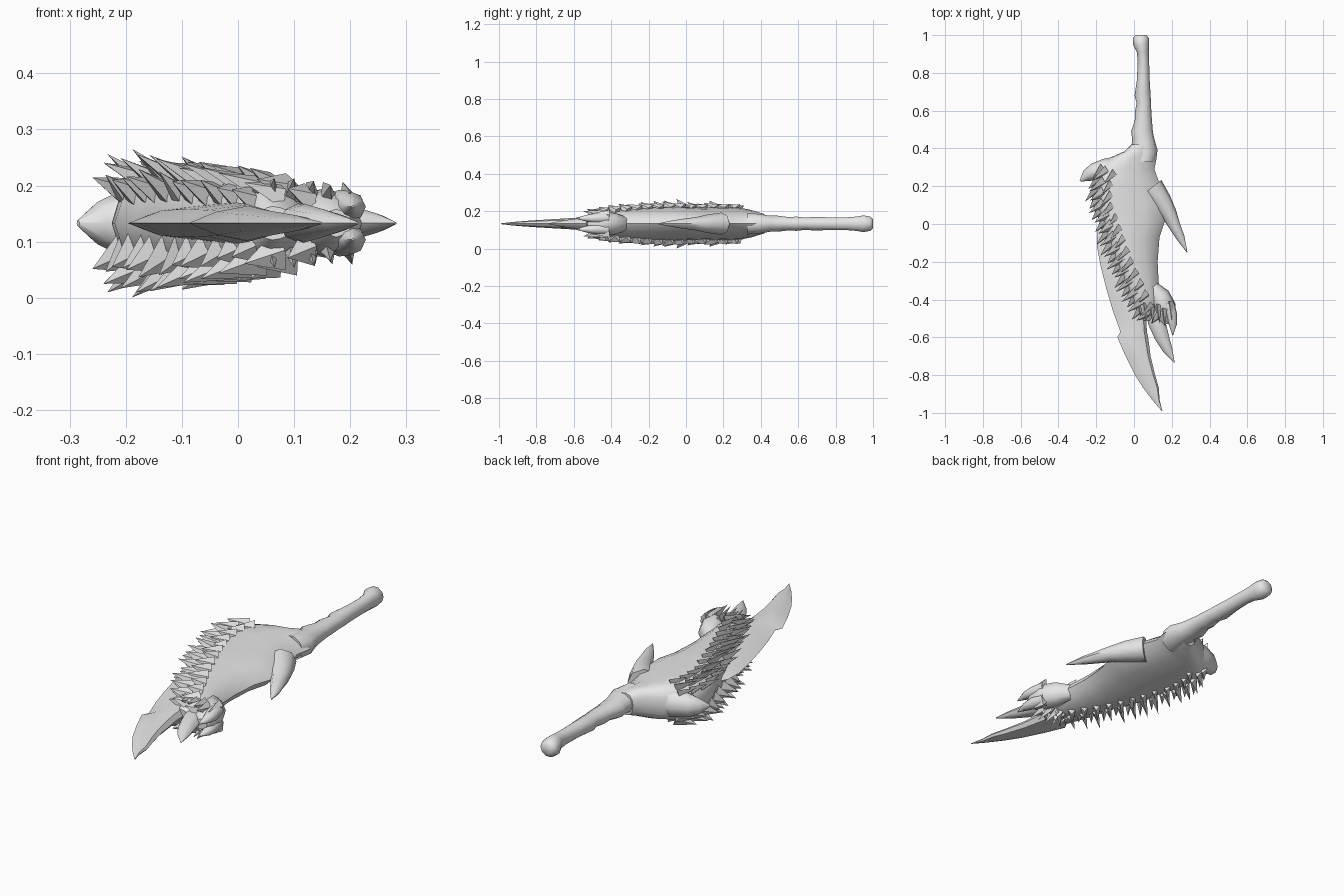
import bpy, bmesh, math, random
from mathutils import Vector

random.seed(4)
ZC = 0.133  # mid plane of the weapon

mat = bpy.data.materials.new("bone_grey")
mat.diffuse_color = (0.8, 0.8, 0.8, 1)


def finish(name, bm, angle=None):
    bmesh.ops.recalc_face_normals(bm, faces=bm.faces)
    me = bpy.data.meshes.new(name)
    bm.to_mesh(me)
    bm.free()
    me.materials.append(mat)
    ob = bpy.data.objects.new(name, me)
    bpy.context.collection.objects.link(ob)
    if angle:
        bpy.ops.object.select_all(action='DESELECT')
        ob.select_set(True)
        bpy.context.view_layer.objects.active = ob
        bpy.ops.object.shade_smooth_by_angle(angle=math.radians(angle))
    return ob


def skin(bm, rings):
    vs = [[bm.verts.new(p) for p in r] for r in rings]
    n = len(vs[0])
    for a, b in zip(vs, vs[1:]):
        for i in range(n):
            j = (i + 1) % n
            bm.faces.new((a[i], a[j], b[j], b[i]))
    bm.faces.new(vs[0])
    bm.faces.new(vs[-1])


def loft(name, stations, profile, angle):
    """stations: (y, left x, right x, half thickness); profile: (u across, v up)"""
    bm = bmesh.new()
    skin(bm, [[(xl + (xr - xl) * u, y, ZC + h * v) for u, v in profile]
              for y, xl, xr, h in stations])
    return finish(name, bm, angle)


def horn(name, path, sides=8):
    """path: (x, y, half width, half thickness), rings square to the path"""
    bm = bmesh.new()
    rings = []
    for i, (x, y, w, h) in enumerate(path):
        a, b = path[max(i - 1, 0)], path[min(i + 1, len(path) - 1)]
        d = Vector((b[0] - a[0], b[1] - a[1])).normalized()
        rings.append([(x - d.y * w * math.cos(t), y + d.x * w * math.cos(t), ZC + h * math.sin(t))
                      for t in (2 * math.pi * k / sides for k in range(sides))])
    skin(bm, rings)
    return finish(name, bm, 50)


def mirrored(half):
    return half + [(u, -v) for u, v in reversed(half) if v > 0]


def tuft(bm, base, tip, width):
    """flattened four sided spike"""
    base, tip = Vector(base), Vector(tip)
    d = (tip - base).normalized()
    side = d.cross(Vector((1, 0, 0.3))).normalized()
    up = d.cross(side)
    ring = [bm.verts.new(base + o) for o in
            (side * width, up * width * 0.5, -side * width, -up * width * 0.5)]
    top = bm.verts.new(tip)
    for i in range(4):
        bm.faces.new((ring[i], ring[(i + 1) % 4], top))
    bm.faces.new(ring)


# handle with lumpy grip and knob
round_profile = [(0.5 + 0.5 * math.cos(2 * math.pi * k / 10), math.sin(2 * math.pi * k / 10))
                 for k in range(10)]
loft("handle", [(1.0, 0.01, 0.065, 0.025), (0.985, -0.005, 0.078, 0.04), (0.95, -0.005, 0.08, 0.047),
                (0.91, 0.015, 0.078, 0.04), (0.86, 0.02, 0.08, 0.036), (0.76, 0.015, 0.083, 0.036),
                (0.68, 0.003, 0.088, 0.038), (0.64, 0.014, 0.09, 0.034), (0.59, 0.004, 0.092, 0.04),
                (0.55, 0.004, 0.095, 0.037), (0.49, -0.015, 0.1, 0.045), (0.45, -0.01, 0.108, 0.045),
                (0.39, -0.015, 0.125, 0.055), (0.33, -0.02, 0.11, 0.06)], round_profile, 60)

# hide covered body, thicker towards the furry left edge
body = [(0.42, -0.015, 0.115, 0.052), (0.385, -0.05, 0.122, 0.062), (0.35, -0.13, 0.12, 0.073),
        (0.29, -0.2, 0.108, 0.085), (0.2, -0.225, 0.14, 0.088), (0.1, -0.22, 0.165, 0.085),
        (0.02, -0.185, 0.165, 0.088), (-0.07, -0.16, 0.135, 0.09), (-0.2, -0.11, 0.125, 0.085),
        (-0.3, -0.065, 0.13, 0.078), (-0.4, -0.02, 0.14, 0.072), (-0.47, 0.02, 0.13, 0.058),
        (-0.51, 0.04, 0.11, 0.03)]
loft("body", body, mirrored([(0, 0), (0.04, 0.55), (0.14, 0.9), (0.3, 1), (0.5, 0.92), (0.72, 0.72),
                             (0.9, 0.42), (1, 0)]), 45)

# curved blade
loft("blade", [(0.0, -0.17, -0.1, 0.02), (-0.04, -0.194, -0.05, 0.028), (-0.12, -0.196, 0.0, 0.034),
               (-0.22, -0.177, 0.03, 0.037), (-0.34, -0.147, 0.055, 0.038), (-0.46, -0.112, 0.065, 0.036),
               (-0.57, -0.072, 0.068, 0.033), (-0.6, -0.088, 0.075, 0.031), (-0.7, -0.045, 0.088, 0.025),
               (-0.8, 0.005, 0.112, 0.019), (-0.87, 0.05, 0.132, 0.014), (-0.93, 0.095, 0.135, 0.009),
               (-0.99, 0.147, 0.15, 0.002)],
     mirrored([(0, 0), (0.3, 0.65), (0.65, 1), (0.9, 0.7), (1, 0)]), 40)

# shoulder horn, side horn, paw and claws
horn("shoulder_horn", [(-0.09, 0.28, 0.08, 0.075), (-0.16, 0.285, 0.06, 0.068), (-0.215, 0.275, 0.045, 0.055),
                       (-0.25, 0.255, 0.032, 0.038), (-0.285, 0.228, 0.004, 0.006)])
horn("side_horn", [(0.09, 0.19, 0.07, 0.06), (0.145, 0.12, 0.055, 0.05), (0.185, 0.055, 0.042, 0.036),
                   (0.215, -0.01, 0.031, 0.027), (0.245, -0.07, 0.023, 0.018), (0.281, -0.15, 0.002, 0.002)])
horn("paw", [(0.1, -0.33, 0.03, 0.04), (0.135, -0.38, 0.055, 0.058), (0.16, -0.44, 0.062, 0.062),
             (0.17, -0.5, 0.052, 0.045), (0.175, -0.53, 0.03, 0.025)])
horn("long_claw", [(0.1, -0.44, 0.04, 0.035), (0.12, -0.52, 0.046, 0.034), (0.148, -0.6, 0.038, 0.026),
                   (0.178, -0.665, 0.026, 0.016), (0.214, -0.735, 0.002, 0.002)])
for i, s in enumerate((0.42, -0.42)):
    horn(f"short_claw_{i}", [(0.18, -0.42, 0.034, 0.03), (0.198, -0.48, 0.03, 0.028),
                             (0.206, -0.53, 0.022, 0.018), (0.205, -0.59, 0.002, 0.002)]).location.z = s * 0.07


# fur tufts flaring away from the left edge on both faces
def body_at(y):
    for a, b in zip(body, body[1:]):
        if b[0] <= y <= a[0]:
            t = (a[0] - y) / (a[0] - b[0])
            return [p + (q - p) * t for p, q in zip(a, b)]
    return body[-1]


fur = bmesh.new()
rows = ((0.02, 0.6, -0.025, 0.95), (0.055, 0.85, -0.02, 1.32), (0.1, 0.88, 0.05, 1.22))
for r, (inset, low, reach, high) in enumerate(rows):
    for k in range(14):
        y = 0.3 - k * 0.058 - r * 0.015
        _, xl, xr, h = body_at(y)
        jit = random.uniform(-0.012, 0.012)
        rise = high * random.uniform(0.9, 1.1)
        if -0.2 < y < 0.0:
            rise *= 1.06
        for s in (1, -1):
            tuft(fur, (xl + inset, y, ZC + s * h * low),
                 (xl + reach + jit, y - 0.055 + jit, ZC + s * h * rise), 0.036)
# ragged hem at the end of the body and around the paw
for x, y, z in ((0.03, -0.5, 0.07), (0.06, -0.525, 0.08), (0.095, -0.53, 0.08), (0.13, -0.53, 0.075),
                (0.16, -0.55, 0.068), (0.195, -0.51, 0.055)):
    for s in (1, -1):
        tuft(fur, (x, y + 0.1, ZC + s * 0.045), (x + 0.005, y, ZC + s * z), 0.03)
finish("fur_tufts", fur)
